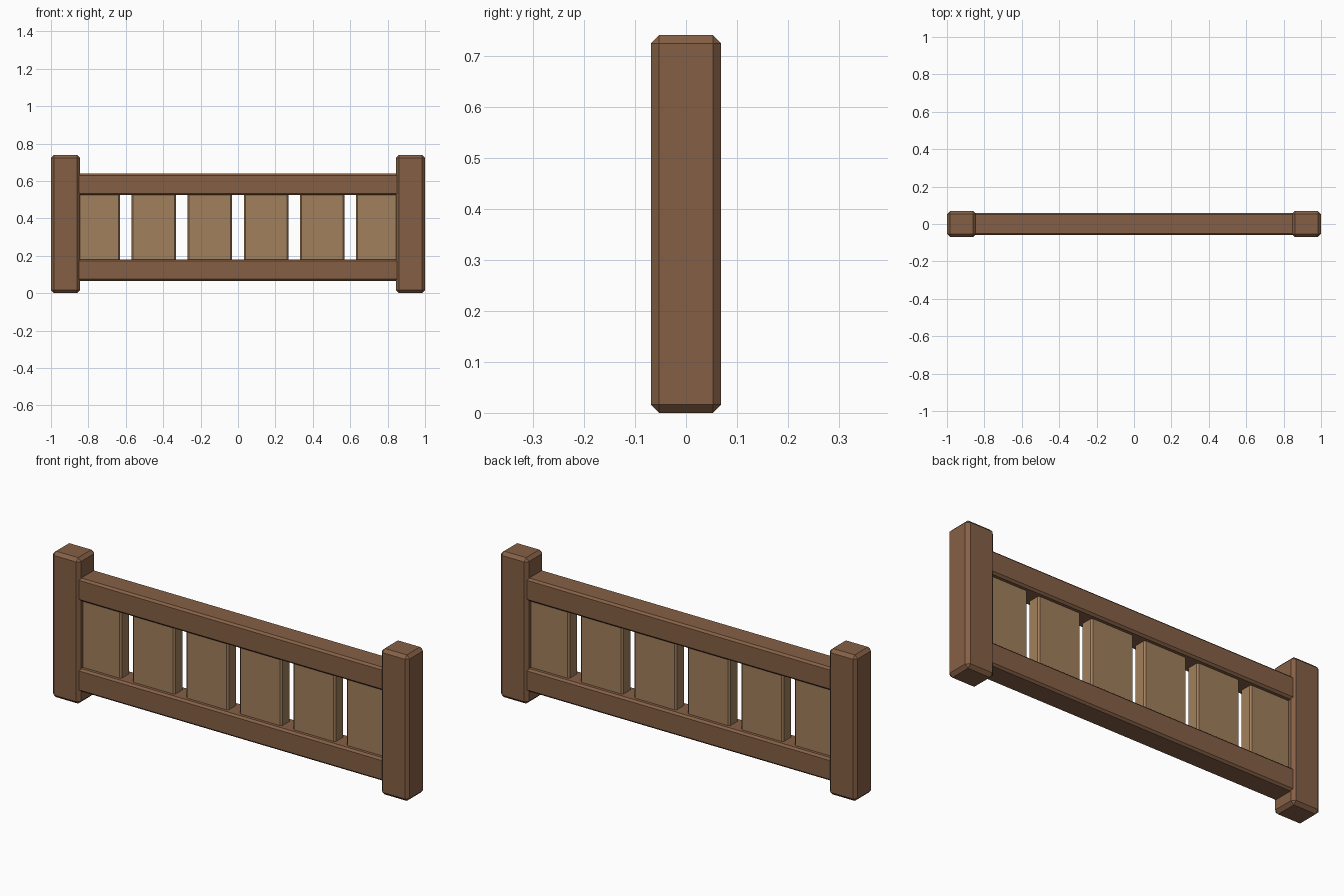
import bpy
import bmesh

cube = bpy.data.objects.get("Cube")
if cube:
    bpy.data.objects.remove(cube, do_unlink=True)


def material(name, color):
    m = bpy.data.materials.new(name)
    m.use_nodes = True
    m.diffuse_color = color
    m.node_tree.nodes["Principled BSDF"].inputs["Base Color"].default_value = color
    return m


dark_wood = material("dark wood", (0.235, 0.117, 0.06, 1))
light_wood = material("light wood", (0.36, 0.215, 0.11, 1))


def beam(name, center, size, chamfer, mat):
    """Box with flat chamfered edges."""
    bm = bmesh.new()
    bmesh.ops.create_cube(bm, size=1)
    for v in bm.verts:
        v.co = [c + p * s for c, p, s in zip(center, v.co, size)]
    bmesh.ops.bevel(bm, geom=bm.edges[:], offset=chamfer, segments=1,
                    affect='EDGES', profile=0.5)
    mesh = bpy.data.meshes.new(name)
    bm.to_mesh(mesh)
    bm.free()
    mesh.materials.append(mat)
    obj = bpy.data.objects.new(name, mesh)
    bpy.context.collection.objects.link(obj)
    return obj


# End posts
for side, x in (("right", -0.922), ("left", 0.922)):
    beam(side + "_post", (x, 0, 0.37), (0.156, 0.138, 0.74), 0.016, dark_wood)

# Horizontal rails
for level, z in (("bottom", 0.123), ("top", 0.582)):
    beam(level + "_rail", (0, 0, z), (1.76, 0.12, 0.116), 0.01, dark_wood)

# Upright slats, tucked into the rails
for i in range(6):
    beam(f"slat_{i + 1}", (0.3 * (i - 2.5), 0, 0.352), (0.238, 0.07, 0.39),
         0.008, light_wood)
